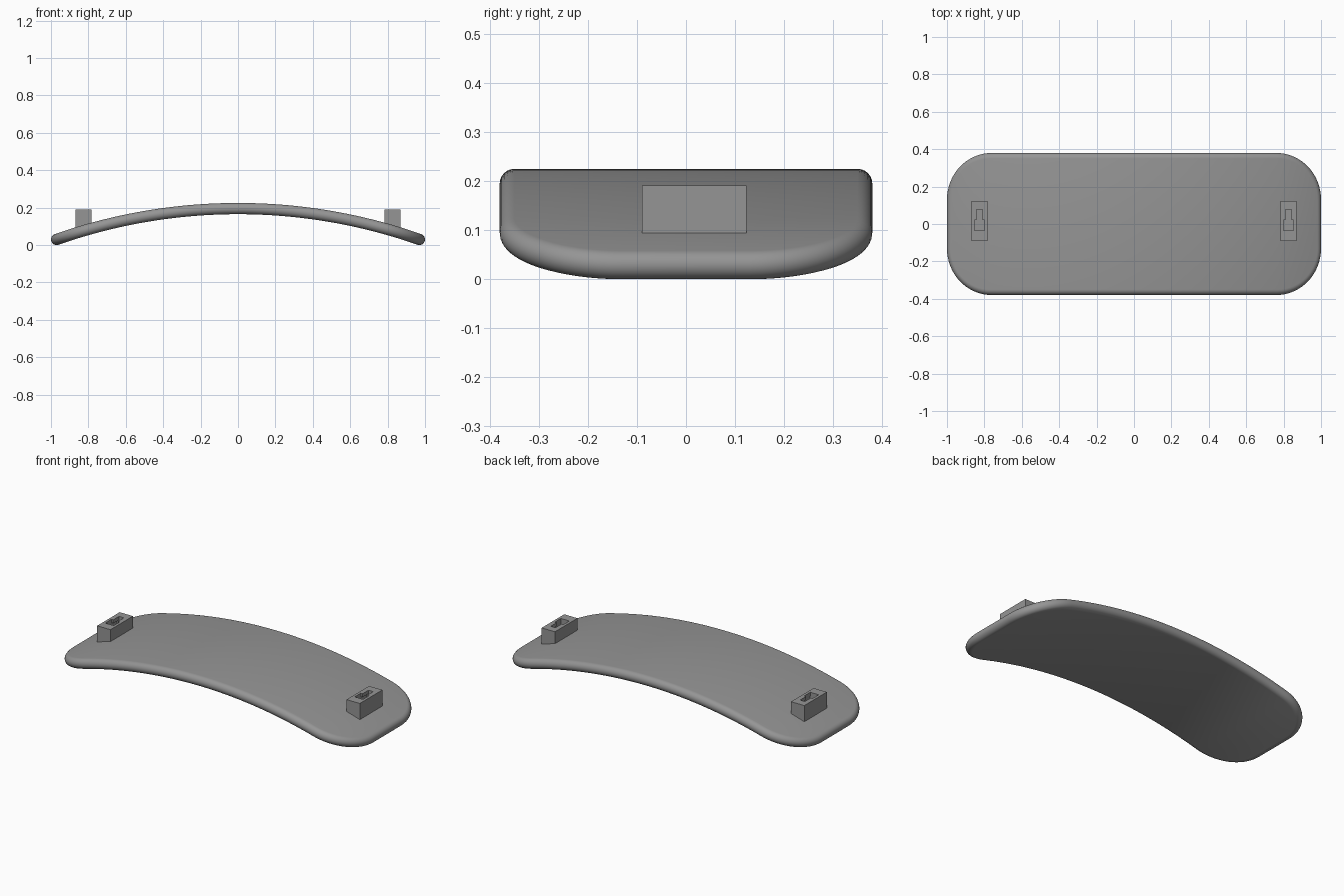
import bpy, bmesh, math

cube = bpy.data.objects.get("Cube")
if cube:
    bpy.data.objects.remove(cube, do_unlink=True)

grey = bpy.data.materials.new("mid_grey")
grey.use_nodes = True
grey.diffuse_color = (0.3, 0.3, 0.3, 1)
grey.node_tree.nodes["Principled BSDF"].inputs["Base Color"].default_value = (0.3, 0.3, 0.3, 1)


def add_object(name, bm):
    bmesh.ops.recalc_face_normals(bm, faces=bm.faces)
    mesh = bpy.data.meshes.new(name)
    bm.to_mesh(mesh)
    bm.free()
    mesh.materials.append(grey)
    obj = bpy.data.objects.new(name, mesh)
    bpy.context.collection.objects.link(obj)
    return obj


def prism(name, outline, z0, z1):
    bm = bmesh.new()
    base = bm.faces.new([bm.verts.new((x, y, z0)) for x, y in outline])
    top = bmesh.ops.extrude_face_region(bm, geom=[base])["geom"]
    bmesh.ops.translate(bm, vec=(0, 0, z1 - z0),
                        verts=[v for v in top if isinstance(v, bmesh.types.BMVert)])
    return add_object(name, bm)


def rectangle(x0, x1, y0, y1):
    return [(x0, y0), (x1, y0), (x1, y1), (x0, y1)]


# Curved plate: rounded rectangle with a half-round rim, bent about the y axis
RIM, BEND, CREST = 0.03, 2.93, 0.195
HALF_X = BEND * math.asin(0.97 / BEND)
HALF_Y, CORNER = 0.35, 0.22
CORNER_STEPS, SPAN_STEPS, RIM_STEPS = 16, 40, 12

half = []  # back half of the outline: point and outward normal
for i in range(CORNER_STEPS + 1):
    a = math.pi / 2 * i / CORNER_STEPS
    nx, ny = math.cos(a), math.sin(a)
    half.append((HALF_X - CORNER + CORNER * nx, HALF_Y - CORNER + CORNER * ny, nx, ny))
for i in range(1, SPAN_STEPS):
    half.append(((HALF_X - CORNER) * (1 - 2 * i / SPAN_STEPS), HALF_Y, 0, 1))
half += [(-x, y, -nx, ny) for x, y, nx, ny in reversed(half[:CORNER_STEPS + 1])]
outline = half + [(x, -y, nx, -ny) for x, y, nx, ny in reversed(half)]

bm = bmesh.new()
rings = []
for k in range(RIM_STEPS + 1):
    t = math.pi * k / RIM_STEPS
    out, h = RIM * math.sin(t), RIM * math.cos(t)
    ring = []
    for x, y, nx, ny in outline:
        a = (x + nx * out) / BEND
        ring.append(bm.verts.new(((BEND + h) * math.sin(a), y + ny * out,
                                  CREST - BEND + (BEND + h) * math.cos(a))))
    rings.append(ring)
n = len(outline)
for lower, upper in zip(rings, rings[1:]):
    for i in range(n):
        j = (i + 1) % n
        bm.faces.new((lower[i], lower[j], upper[j], upper[i]))
for ring in (rings[0], rings[-1]):
    for i in range(len(half) - 1):
        bm.faces.new((ring[i], ring[i + 1], ring[n - 2 - i], ring[n - 1 - i]))
plate = add_object("curved_plate", bm)
bpy.context.view_layer.objects.active = plate
plate.select_set(True)
bpy.ops.object.shade_smooth_by_angle(angle=math.radians(35))
plate.select_set(False)

# Mounting blocks with a keyhole slot that widens below the top
for side, label in ((1, "left"), (-1, "right")):
    cx = side * 0.826
    block = prism(label + "_mounting_block",
                  rectangle(cx - 0.044, cx + 0.044, -0.09, 0.123), 0.075, 0.191)
    keyhole = [(cx + x, y) for x, y in (
        (-0.028, -0.036), (0.028, -0.036), (0.028, 0.022), (0.016, 0.022),
        (0.016, 0.077), (-0.016, 0.077), (-0.016, 0.022), (-0.028, 0.022))]
    cutters = (
        prism(label + "_keyhole_cutter", keyhole, 0.15, 0.25),
        prism(label + "_cavity_cutter",
              rectangle(cx - 0.03, cx + 0.03, -0.038, 0.08), 0.135, 0.17))
    for cutter in cutters:
        cutter.hide_render = True
        cutter.hide_set(True)
        cut = block.modifiers.new("slot", "BOOLEAN")
        cut.operation = "DIFFERENCE"
        cut.solver = "EXACT"
        cut.object = cutter
